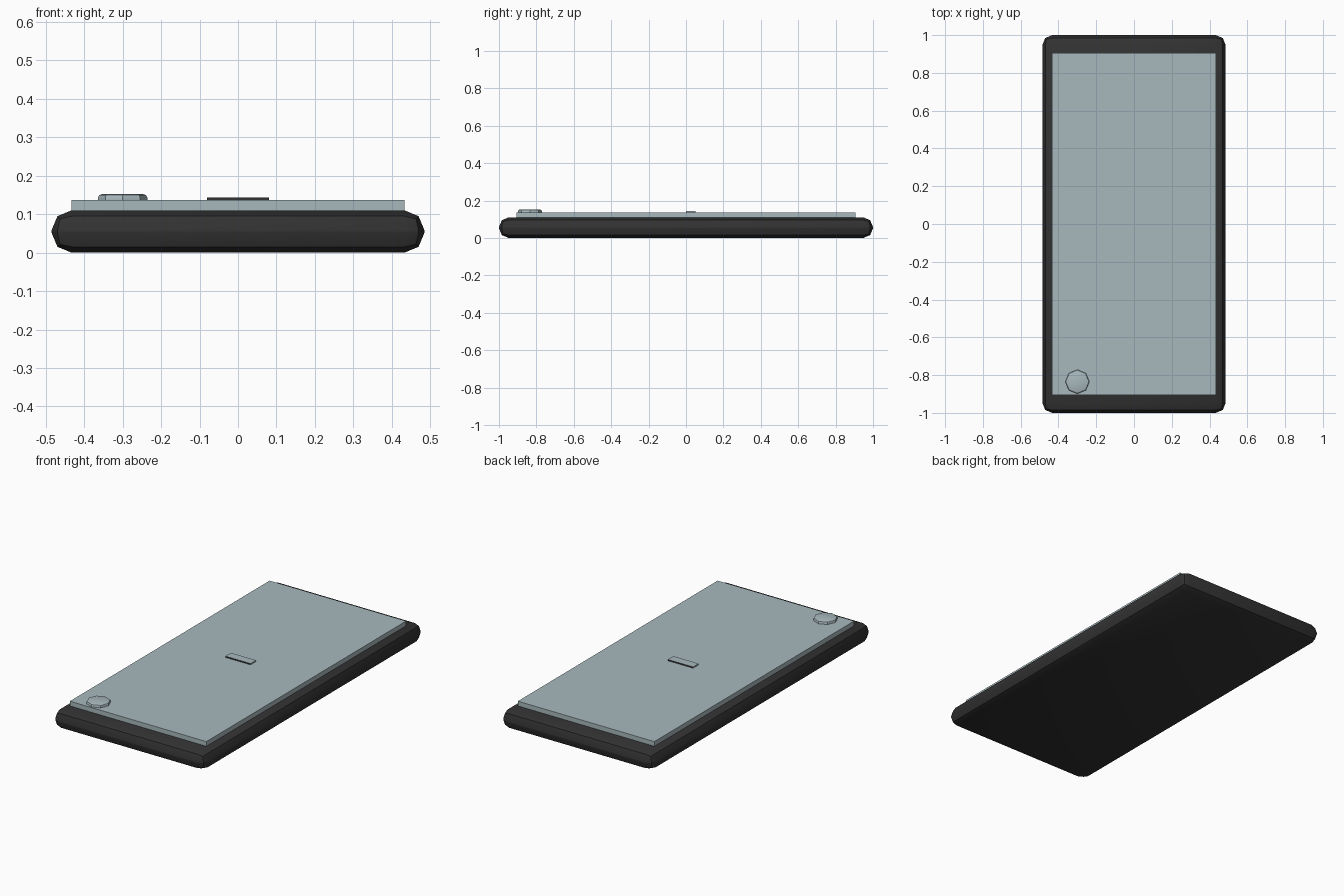
import bpy
import bmesh
import math

cube = bpy.data.objects.get("Cube")
if cube:
    bpy.data.objects.remove(cube, do_unlink=True)


def material(name, rgb):
    mat = bpy.data.materials.new(name)
    mat.use_nodes = True
    mat.diffuse_color = (*rgb, 1)
    mat.node_tree.nodes["Principled BSDF"].inputs["Base Color"].default_value = (*rgb, 1)
    return mat


black = material("case black", (0.032, 0.032, 0.032))
glass = material("pale blue grey glass", (0.39, 0.48, 0.51))


def finish(name, bm, mats, smooth=False):
    mesh = bpy.data.meshes.new(name)
    bm.to_mesh(mesh)
    bm.free()
    for mat in mats:
        mesh.materials.append(mat)
    obj = bpy.data.objects.new(name, mesh)
    bpy.context.collection.objects.link(obj)
    if smooth:
        bpy.ops.object.select_all(action="DESELECT")
        obj.select_set(True)
        bpy.context.view_layer.objects.active = obj
        bpy.ops.object.shade_smooth_by_angle(angle=math.radians(30))
    return obj


def box(lo, hi):
    bm = bmesh.new()
    bmesh.ops.create_cube(bm, size=1)
    for v in bm.verts:
        for i in range(3):
            v.co[i] = lo[i] if v.co[i] < 0 else hi[i]
    return bm


# Case: slab with every edge rounded in two steps
bm = box((-0.485, -1, 0), (0.485, 1, 0.11))
bmesh.ops.bevel(bm, geom=bm.edges[:], offset=0.052, offset_type="OFFSET",
                segments=2, profile=0.5, affect="EDGES", clamp_overlap=True)
finish("case", bm, [black], smooth=True)

# Screen: raised glass sheet
finish("screen", box((-0.433, -0.905, 0.1), (0.433, 0.905, 0.137)), [glass])

# Centre bar: glass top and ends, dark long sides
bm = box((-0.08, 0, 0.134), (0.08, 0.05, 0.144))
bm.normal_update()
for f in bm.faces:
    f.material_index = int(abs(f.normal.y) > 0.5)
finish("centre_bar", bm, [glass, black])

# Button: low disc with a softened upper rim
bm = bmesh.new()
bmesh.ops.create_cone(bm, cap_ends=True, segments=8, radius1=0.064,
                      radius2=0.064, depth=0.02)
bmesh.ops.translate(bm, verts=bm.verts, vec=(-0.3, -0.835, 0.142))
rim = [e for e in bm.edges if all(v.co.z > 0.15 for v in e.verts)]
bmesh.ops.bevel(bm, geom=rim, offset=0.009, offset_type="OFFSET",
                segments=2, profile=0.5, affect="EDGES")
finish("button", bm, [glass], smooth=True)
